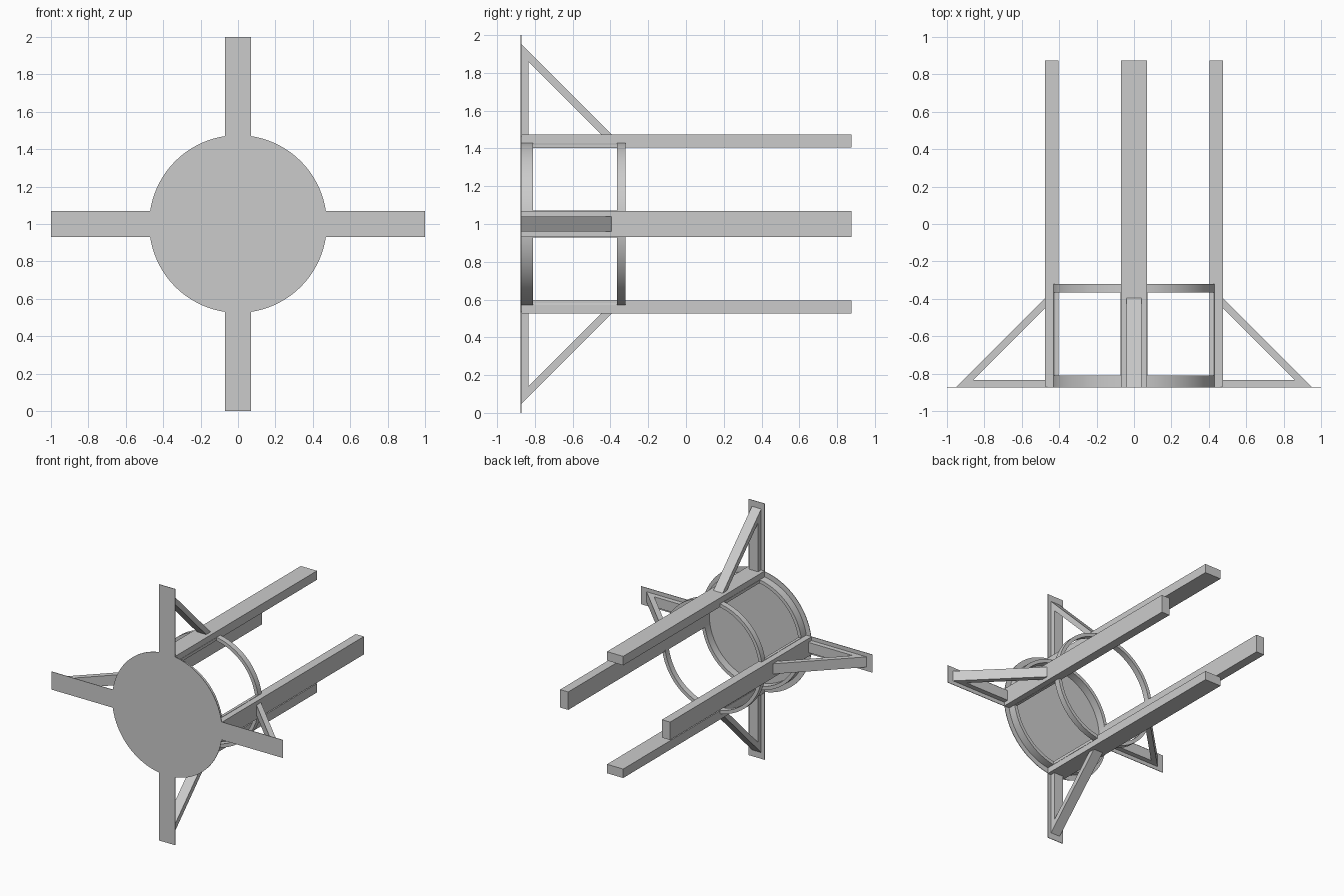
import bpy
import bmesh
from math import pi, cos, sin, asin, radians
from mathutils import Matrix, Vector

if "Cube" in bpy.data.objects:
    bpy.data.objects.remove(bpy.data.objects["Cube"])

GREY = (0.6, 0.6, 0.6, 1.0)
grey = bpy.data.materials.new("plain grey")
grey.use_nodes = True
grey.diffuse_color = GREY
grey.node_tree.nodes["Principled BSDF"].inputs["Base Color"].default_value = GREY

FRONT, BACK = -0.875, 0.875
DISC_R, SHELL_OUT, SHELL_IN = 0.475, 0.435, 0.408
HALF = 0.07                      # half width of arms and beams
CENTRE = Matrix.Translation((0, 0, 1))


def finish(name, bm, turn=0.0, smooth=False):
    """Turn the part about the long axis, lift it to the hub and link it."""
    bmesh.ops.recalc_face_normals(bm, faces=bm.faces)
    mesh = bpy.data.meshes.new(name)
    bm.to_mesh(mesh)
    bm.free()
    mesh.transform(CENTRE @ Matrix.Rotation(turn, 4, "Y"))
    mesh.materials.append(grey)
    obj = bpy.data.objects.new(name, mesh)
    bpy.context.collection.objects.link(obj)
    if smooth:
        bpy.ops.object.select_all(action="DESELECT")
        obj.select_set(True)
        bpy.context.view_layer.objects.active = obj
        bpy.ops.object.shade_smooth_by_angle(angle=radians(30))


def prism(name, points, depth, turn=0.0):
    """Extrude a flat outline along a vector."""
    bm = bmesh.new()
    face = bm.faces.new([bm.verts.new(p) for p in points])
    ext = bmesh.ops.extrude_face_region(bm, geom=[face], use_keep_orig=True)
    moved = [v for v in ext["geom"] if isinstance(v, bmesh.types.BMVert)]
    bmesh.ops.translate(bm, verts=moved, vec=Vector(depth))
    finish(name, bm, turn)


def side_prism(name, yz, half, turn):
    """Extrude a side outline evenly across x."""
    prism(name, [(-half, y, z) for y, z in yz], (2 * half, 0, 0), turn)


def band(name, y0, y1, angle, steps, turn=0.0):
    """Sweep the shell section round the long axis, centred on the top."""
    bm = bmesh.new()
    corners = [(SHELL_IN, y0), (SHELL_OUT, y0), (SHELL_OUT, y1), (SHELL_IN, y1)]
    face = bm.faces.new([bm.verts.new((0, y, r)) for r, y in corners])
    bmesh.ops.rotate(bm, verts=bm.verts, cent=(0, 0, 0),
                     matrix=Matrix.Rotation(-angle / 2, 3, "Y"))
    full = angle > 6.28
    if full:
        bmesh.ops.delete(bm, geom=[face], context="FACES_ONLY")
        bmesh.ops.spin(bm, geom=bm.edges[:], cent=(0, 0, 0), axis=(0, 1, 0),
                       angle=angle, steps=steps)
        bmesh.ops.remove_doubles(bm, verts=bm.verts, dist=0.0005)
    else:
        bmesh.ops.spin(bm, geom=[face] + bm.edges[:], cent=(0, 0, 0),
                       axis=(0, 1, 0), angle=angle, steps=steps)
    finish(name, bm, turn, smooth=True)


# Front plate: a disc with four straight arms, as one outline
outline = []
edge = asin(HALF / DISC_R)
for q in range(4):
    a = q * pi / 2
    along, side = Vector((cos(a), 0, sin(a))), Vector((-sin(a), 0, cos(a)))
    for s in (-1, 1):
        outline.append(along + side * HALF * s + Vector((0, FRONT, 0)))
    for i in range(17):
        t = a + edge + (pi / 2 - 2 * edge) * i / 16
        outline.append(Vector((DISC_R * cos(t), FRONT, DISC_R * sin(t))))
prism("front_plate", outline, (0, 0.004, 0))

# Two hoops of the barrel
band("front_hoop", FRONT + 0.002, -0.81, 2 * pi, 72)
band("rear_hoop", -0.365, -0.32, 2 * pi, 72)

# Beams, shell strips and triangular braces, one set per quarter
y0 = FRONT + 0.002
for q, word in enumerate(("top", "left", "bottom", "right")):
    turn = q * pi / 2
    side_prism(word + "_beam", [(y0, 0.405), (BACK, 0.405), (BACK, DISC_R), (y0, DISC_R)],
               HALF, turn)
    band(word + "_shell_strip", -0.82, -0.36, 2 * asin(0.072 / SHELL_OUT), 6, turn)
    side_prism(word + "_brace_foot", [(y0, 0.46), (-0.833, 0.46), (-0.833, 0.9), (y0, 0.9)],
               0.04, turn)
    side_prism(word + "_brace_strut", [(y0, 0.953), (-0.39, 0.47), (-0.445, 0.47), (y0, 0.898)],
               0.04, turn)
